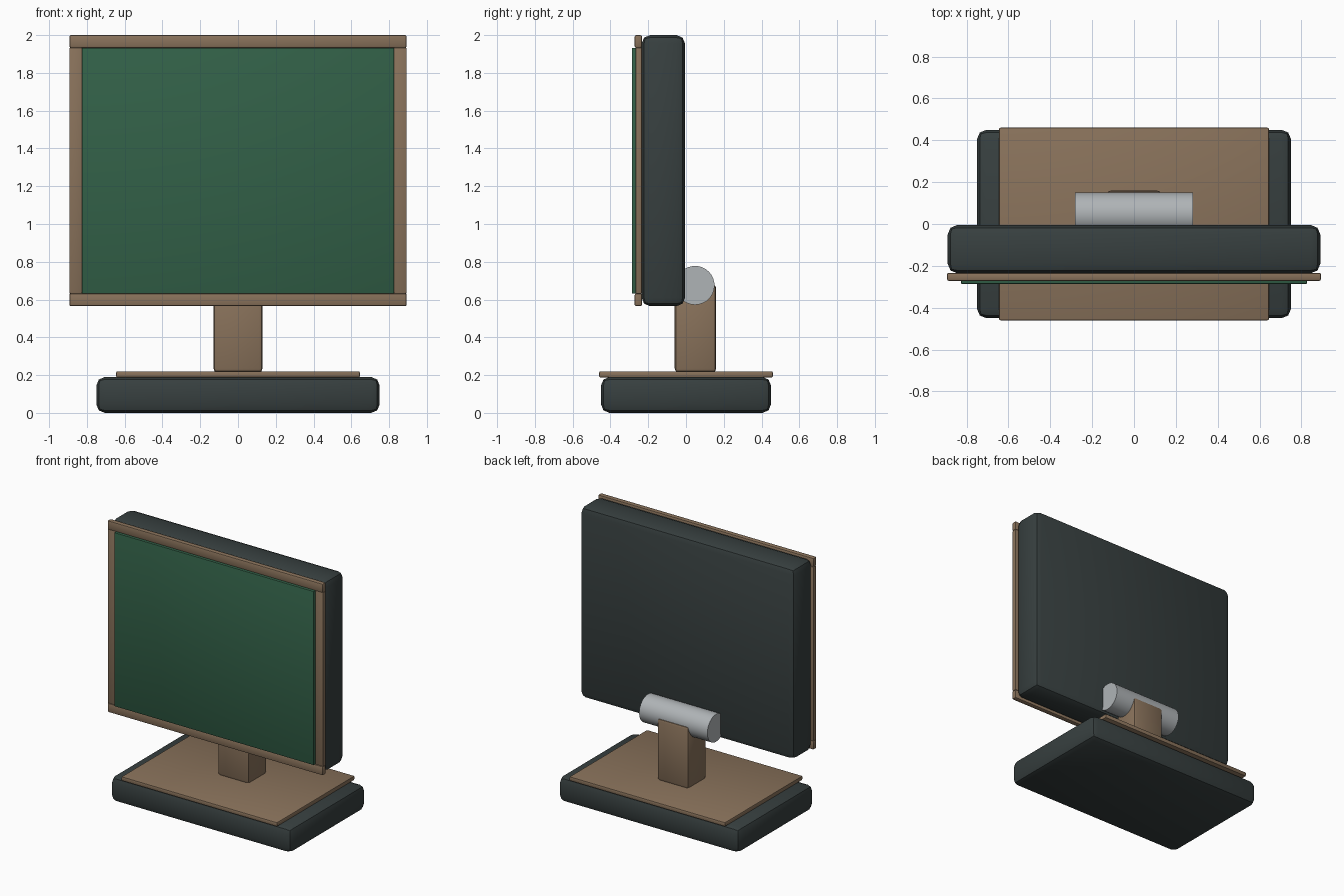
import bpy, math

if "Cube" in bpy.data.objects:
    bpy.data.objects.remove(bpy.data.objects["Cube"])


def material(name, r, g, b):
    m = bpy.data.materials.new(name)
    m.diffuse_color = (r, g, b, 1)
    m.use_nodes = True
    m.node_tree.nodes["Principled BSDF"].inputs["Base Color"].default_value = m.diffuse_color
    return m


charcoal = material("charcoal", 0.038, 0.050, 0.050)
wood = material("brown wood", 0.250, 0.168, 0.104)
green = material("screen green", 0.032, 0.118, 0.064)
grey = material("light grey metal", 0.43, 0.455, 0.47)


def finish(o, name, mat, bevel):
    o.name = name
    o.data.materials.append(mat)
    if bevel:
        b = o.modifiers.new("bevel", 'BEVEL')
        b.width = bevel
        b.segments = 2
        b.limit_method = 'ANGLE'
        bpy.ops.object.modifier_apply(modifier=b.name)
    bpy.ops.object.shade_smooth_by_angle(angle=math.radians(30))
    return o


def box(name, x, y, z, mat, bevel=0.0):
    """Box from (min, max) ranges on each axis."""
    lo, hi = zip(x, y, z)
    bpy.ops.mesh.primitive_cube_add(
        size=1, location=[(a + b) / 2 for a, b in zip(lo, hi)])
    o = bpy.context.object
    o.scale = [b - a for a, b in zip(lo, hi)]
    bpy.ops.object.transform_apply(location=False, rotation=False, scale=True)
    return finish(o, name, mat, bevel)


# Stand: heavy base, wooden plate, post
box("base", (-0.75, 0.75), (-0.45, 0.45), (0.0, 0.19), charcoal, 0.045)
box("base_plate", (-0.645, 0.645), (-0.46, 0.46), (0.188, 0.22), wood, 0.007)
box("post", (-0.13, 0.13), (-0.06, 0.16), (0.215, 0.68), wood, 0.02)

# Horizontal hinge barrel
bpy.ops.mesh.primitive_cylinder_add(vertices=32, radius=0.103, depth=0.565,
                                    location=(0, 0.048, 0.675),
                                    rotation=(0, math.pi / 2, 0))
finish(bpy.context.object, "hinge_barrel", grey, 0)

# Monitor housing
box("housing", (-0.89, 0.89), (-0.235, -0.005), (0.565, 2.0), charcoal, 0.045)

# Picture frame
for name, z in (("bottom_rail", (0.565, 0.632)), ("top_rail", (1.933, 2.0))):
    box(name, (-0.893, 0.893), (-0.272, -0.233), z, wood, 0.009)
for side, x in (("left", (-0.893, -0.825)), ("right", (0.825, 0.893))):
    box(side + "_stile", x, (-0.268, -0.233), (0.63, 1.935), wood, 0.007)

# Screen, standing slightly proud of the frame
box("screen", (-0.826, 0.826), (-0.286, -0.233), (0.632, 1.933), green, 0.003)
